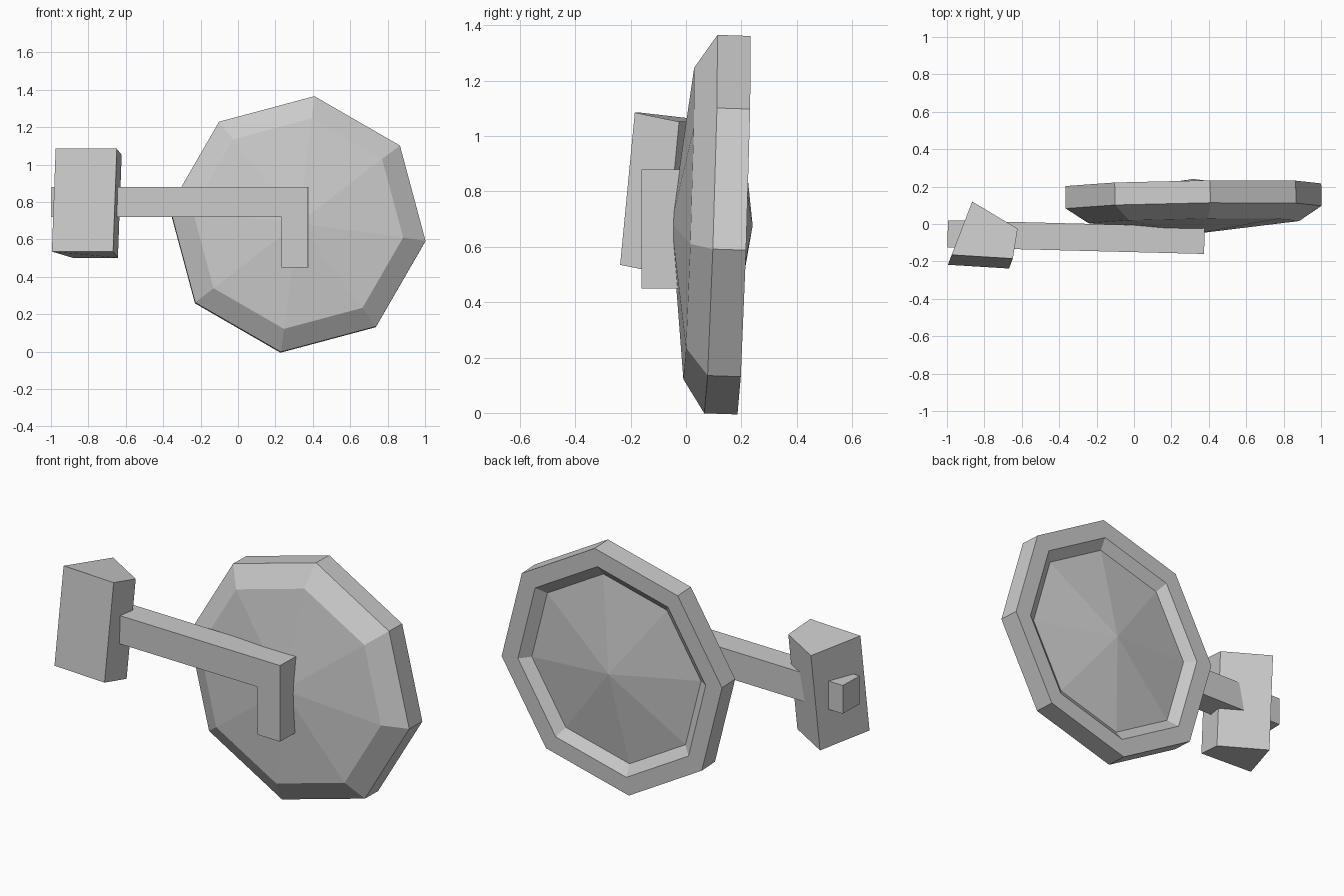
import bpy, bmesh
from math import cos, sin, radians, atan
from mathutils import Vector, Matrix

if "Cube" in bpy.data.objects:
    bpy.data.objects.remove(bpy.data.objects["Cube"])


def finish(name, bm):
    bmesh.ops.recalc_face_normals(bm, faces=bm.faces)
    mesh = bpy.data.meshes.new(name)
    bm.to_mesh(mesh)
    bm.free()
    obj = bpy.data.objects.new(name, mesh)
    bpy.context.collection.objects.link(obj)
    return obj


def prism(name, points, offset):
    """Extrude a closed polygon along an offset vector."""
    bm = bmesh.new()
    face = bm.faces.new([bm.verts.new(p) for p in points])
    ext = bmesh.ops.extrude_face_region(bm, geom=[face], use_keep_orig=True)
    verts = [g for g in ext["geom"] if isinstance(g, bmesh.types.BMVert)]
    bmesh.ops.translate(bm, verts=verts, vec=offset)
    return finish(name, bm)


def turned(name, front, profile, back, sides, start):
    """Turn (radius, depth) points about the y axis, closed by two apexes."""
    bm = bmesh.new()
    rings = []
    for r, y in profile:
        angles = [radians(start + 360 * k / sides) for k in range(sides)]
        rings.append([bm.verts.new((r * cos(a), y, r * sin(a))) for a in angles])
    tips = [bm.verts.new((0, y, 0)) for y in (front, back)]
    for k in range(sides):
        n = (k + 1) % sides
        for a, b in zip(rings, rings[1:]):
            bm.faces.new((a[k], a[n], b[n], b[k]))
        for tip, ring in zip(tips, (rings[0], rings[-1])):
            bm.faces.new((tip, ring[k], ring[n]))
    return finish(name, bm)


# Octagonal dish: domed front, raised rim and recessed cone at the back
dish = turned("dish", -0.053,
              [(0.568, 0.01), (0.69, 0.09), (0.69, 0.21), (0.588, 0.21), (0.53, 0.168)],
              0.241, 8, -7.5)
tilt = Vector((0, 1, 0)).rotation_difference(Vector((-0.0147, 1, -0.033)))
dish.matrix_world = Matrix.Translation((0.32, 0, 0.685)) @ tilt.to_matrix().to_4x4()

# L-shaped arm, slightly angled in plan
profile = [(0, 0.72), (1.23, 0.72), (1.23, 0.45), (1.373, 0.45), (1.373, 0.88), (0, 0.88)]
arm = prism("arm", [(x, 0, z) for x, z in profile], (0, 0.145, 0))
arm.location = (-0.998, -0.125, 0)
arm.rotation_euler.z = -atan(0.0255)

# Leaning four-sided mounting block
prism("mounting_block",
      [(-0.975, -0.165, 1.085), (-0.648, -0.185, 1.085),
       (-0.622, -0.025, 1.052), (-0.865, 0.12, 1.052)],
      (-0.02, -0.053, -0.55))
